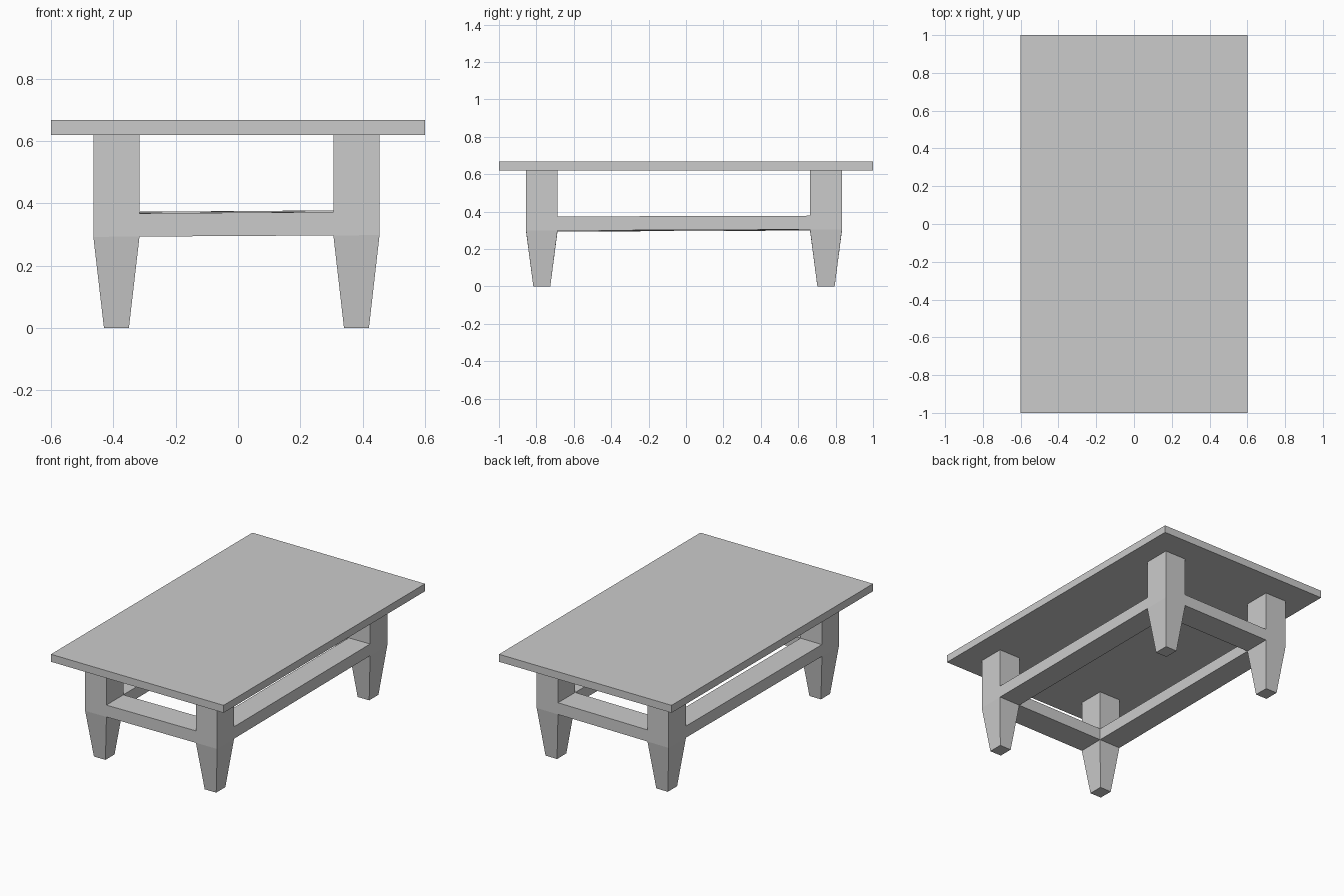
import bpy, bmesh
from mathutils import Vector

if "Cube" in bpy.data.objects:
    bpy.data.objects.remove(bpy.data.objects["Cube"])

TOP_Z, UNDER_Z = 0.667, 0.62
XS = [-0.464, -0.316, 0.306, 0.454]   # leg edges across
YS = [-0.855, -0.687, 0.663, 0.834]   # leg edges along
FOOT_SCALE = 0.54


def finish(bm, name):
    bmesh.ops.recalc_face_normals(bm, faces=bm.faces)
    mesh = bpy.data.meshes.new(name)
    bm.to_mesh(mesh)
    bm.free()
    obj = bpy.data.objects.new(name, mesh)
    bpy.context.collection.objects.link(obj)
    return obj


# Table top slab
bm = bmesh.new()
bmesh.ops.create_cube(bm, size=1)
bmesh.ops.scale(bm, vec=(1.2, 2.0, TOP_Z - UNDER_Z), verts=bm.verts)
bmesh.ops.translate(bm, vec=(0, 0, (TOP_Z + UNDER_Z) / 2), verts=bm.verts)
finish(bm, "table_top")

# Rail ring: a 3 x 3 grid band without its centre, very slightly sloped
bm = bmesh.new()


def layer(z, slope_x, slope_y):
    return [[bm.verts.new((x, y, z + slope_x * x + slope_y * y)) for y in YS] for x in XS]


low = layer(0.299, 0.006, 0.004)
high = layer(0.373, 0.007, 0.003)
cells = {(i, j) for i in range(3) for j in range(3)} - {(1, 1)}
corners_low, corners_high = [], []
for i, j in sorted(cells):
    loop = [(i, j), (i + 1, j), (i + 1, j + 1), (i, j + 1)]
    bottom = bm.faces.new([low[a][b] for a, b in reversed(loop)])
    top = bm.faces.new([high[a][b] for a, b in loop])
    if i != 1 and j != 1:
        corners_low.append(bottom)
        corners_high.append(top)
    # Side walls wherever there is no neighbouring cell
    for k, (di, dj) in enumerate([(0, -1), (1, 0), (0, 1), (-1, 0)]):
        if (i + di, j + dj) not in cells:
            (a, b), (c, d) = loop[k], loop[(k + 1) % 4]
            bm.faces.new((low[a][b], low[c][d], high[c][d], high[a][b]))

# Legs: corners run straight up to the top and taper down to the feet
for faces, z, scale in ((corners_high, UNDER_Z, 1.0), (corners_low, 0.0, FOOT_SCALE)):
    for face in bmesh.ops.extrude_discrete_faces(bm, faces=faces)["faces"]:
        centre = face.calc_center_median()
        for v in face.verts:
            v.co = Vector((centre.x + (v.co.x - centre.x) * scale,
                           centre.y + (v.co.y - centre.y) * scale, z))

finish(bm, "leg_and_rail_frame")
